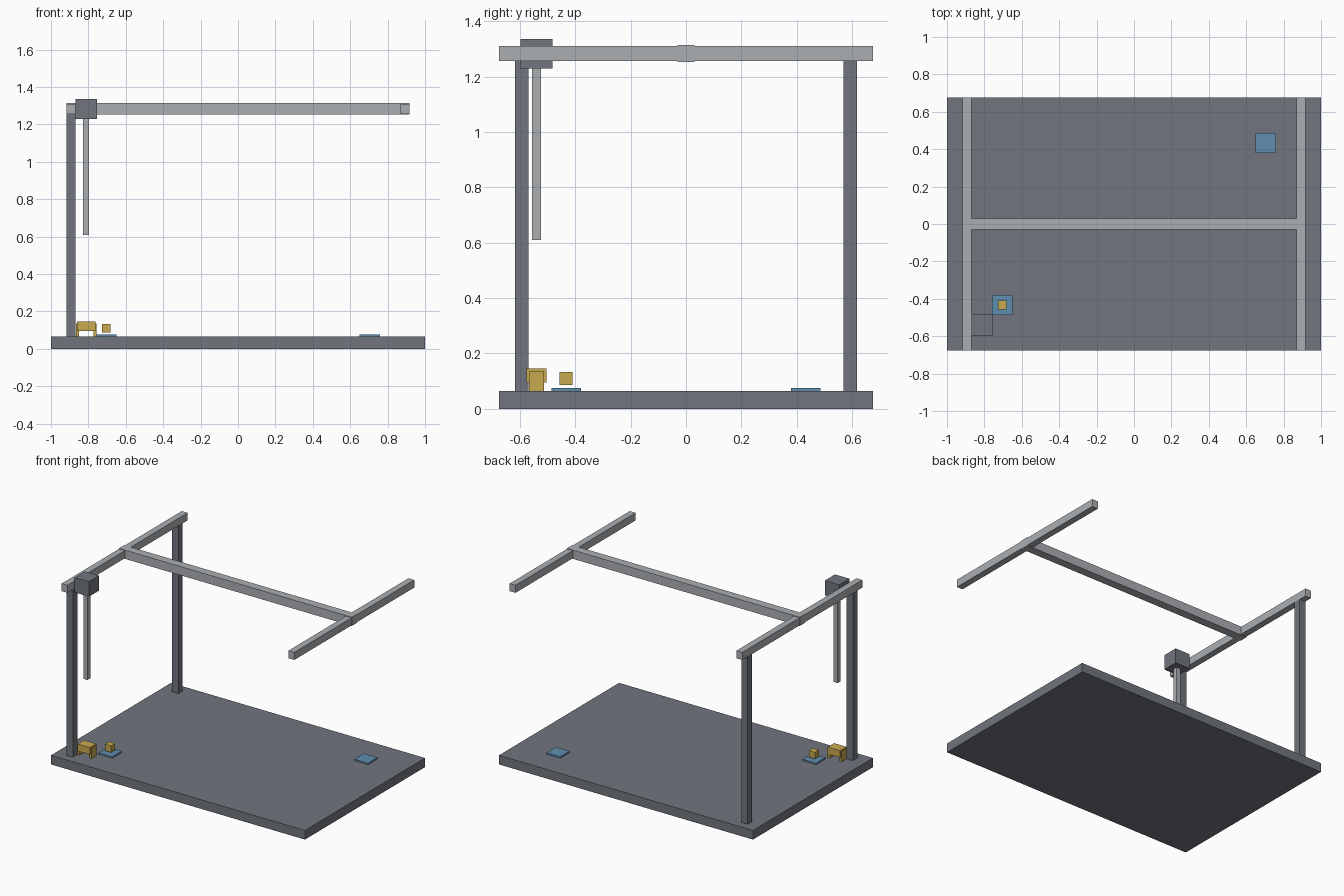
import bpy
import bmesh
from mathutils import Vector

if "Cube" in bpy.data.objects:
    bpy.data.objects.remove(bpy.data.objects["Cube"])


def material(name, rgb):
    m = bpy.data.materials.new(name)
    m.diffuse_color = (*rgb, 1.0)
    m.use_nodes = True
    m.node_tree.nodes["Principled BSDF"].inputs["Base Color"].default_value = m.diffuse_color
    return m


DARK = material("dark grey", (0.165, 0.18, 0.207))
LIGHT = material("light grey", (0.41, 0.43, 0.45))
BLUE = material("blue", (0.115, 0.27, 0.43))
YELLOW = material("yellow", (0.58, 0.40, 0.08))


def box(name, center, size, mat):
    """Axis-aligned block given by its centre and full size."""
    bm = bmesh.new()
    bmesh.ops.create_cube(bm, size=1.0)
    bmesh.ops.scale(bm, vec=Vector(size), verts=bm.verts)
    mesh = bpy.data.meshes.new(name)
    bm.to_mesh(mesh)
    bm.free()
    mesh.materials.append(mat)
    ob = bpy.data.objects.new(name, mesh)
    ob.location = center
    bpy.context.collection.objects.link(ob)
    return ob


FLOOR = 0.065      # top of the base plate
RAIL_X = 0.893     # distance of the rails from the middle
RAIL_Z = 1.283     # height of the rails
ARM_X, ARM_Y = -0.812, -0.540

# Base plate
box("base_plate", (0, 0, FLOOR / 2), (2.0, 1.35, FLOOR), DARK)

# Two posts on the left side
post_top = RAIL_Z - 0.027
for label, s in (("front", -1), ("back", 1)):
    box(label + "_post", (-RAIL_X, s * 0.593, (FLOOR + post_top) / 2),
        (0.05, 0.05, post_top - FLOOR), DARK)

# Side rails and the cross beam joining them
for label, s in (("left", -1), ("right", 1)):
    box(label + "_rail", (s * RAIL_X, 0, RAIL_Z), (0.046, 1.35, 0.054), LIGHT)
box("cross_beam", (0, 0, RAIL_Z), (1.834, 0.06, 0.062), LIGHT)

# Carriage with hanging mast
box("carriage", (ARM_X, ARM_Y, RAIL_Z), (0.114, 0.114, 0.106), DARK)
box("mast", (ARM_X, ARM_Y, 0.92), (0.032, 0.032, 0.62), LIGHT)

# Gripper body with two fingers
box("gripper_body", (ARM_X, ARM_Y, 0.120), (0.098, 0.072, 0.050), YELLOW)
for label, s in (("left", -1), ("right", 1)):
    box(label + "_finger", (ARM_X + s * 0.047, ARM_Y, 0.100),
        (0.016, 0.054, 0.070), YELLOW)

# Pick and drop pads, with a block over the first one
for label, s in (("pick", -1), ("drop", 1)):
    box(label + "_pad", (s * 0.704, s * 0.433, FLOOR + 0.0055),
        (0.108, 0.106, 0.011), BLUE)
box("payload_block", (-0.704, -0.433, 0.110), (0.047, 0.047, 0.047), YELLOW)
